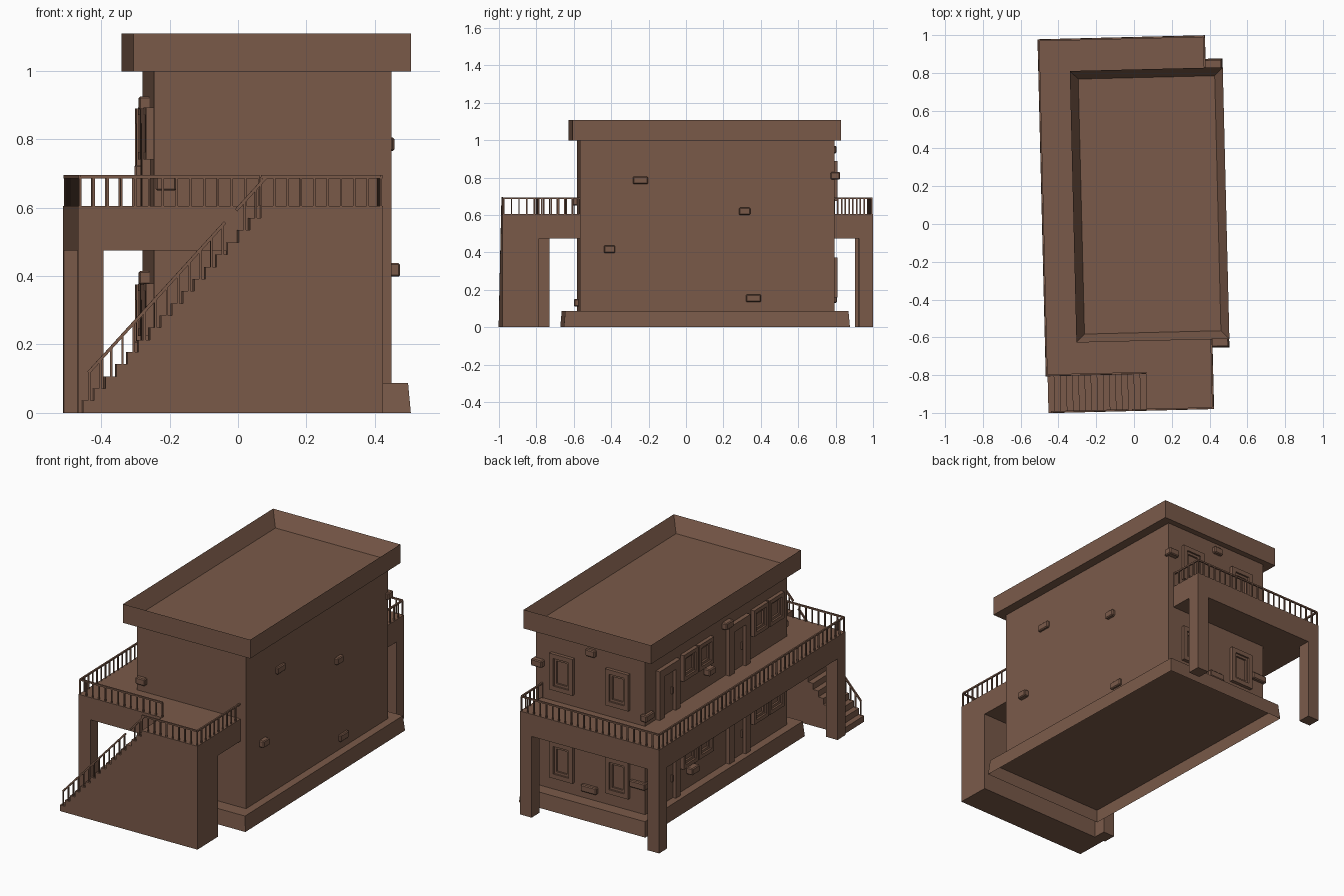
import bpy, bmesh, math
from mathutils import Vector, Matrix

if "Cube" in bpy.data.objects:
    bpy.data.objects.remove(bpy.data.objects["Cube"])

brown = bpy.data.materials.new("clay_brown")
brown.diffuse_color = (0.195, 0.102, 0.067, 1)
brown.use_nodes = True
brown.node_tree.nodes["Principled BSDF"].inputs["Base Color"].default_value = brown.diffuse_color
TURN = Matrix.Rotation(math.radians(1.4), 4, 'Z')  # whole house is turned slightly


def finish(name, bm):
    bmesh.ops.recalc_face_normals(bm, faces=bm.faces[:])
    bm.transform(TURN)
    me = bpy.data.meshes.new(name)
    bm.to_mesh(me)
    bm.free()
    me.materials.append(brown)
    ob = bpy.data.objects.new(name, me)
    bpy.context.collection.objects.link(ob)
    return ob


def add_box(bm, lo, hi):
    lo, hi = Vector(lo), Vector(hi)
    m = Matrix.Translation((lo + hi) / 2) @ Matrix.Diagonal((*(hi - lo), 1))
    return bmesh.ops.create_cube(bm, size=1, matrix=m)["verts"]


def box(name, lo, hi):
    bm = bmesh.new()
    add_box(bm, lo, hi)
    return finish(name, bm)


def hollow_box(name, lo, hi, side, rim, depth, taper=0):
    # box with a recess sunk into its top (side=1) or bottom (side=-1)
    bm = bmesh.new()
    add_box(bm, lo, hi)
    mid = (Vector(lo) + Vector(hi)) / 2
    for v in bm.verts:
        if v.co.z > mid.z:
            v.co.x -= math.copysign(taper, v.co.x - mid.x)
            v.co.y -= math.copysign(taper, v.co.y - mid.y)
    bm.normal_update()
    f = [f for f in bm.faces if f.normal.z * side > 0.9]
    bmesh.ops.inset_region(bm, faces=f, thickness=rim)
    for v in f[0].verts:
        v.co.z -= side * depth
    return finish(name, bm)


def prism(name, pts, offset):
    bm = bmesh.new()
    f = bm.faces.new([bm.verts.new(p) for p in pts])
    r = bmesh.ops.extrude_face_region(bm, geom=[f])
    for v in r["geom"]:
        if isinstance(v, bmesh.types.BMVert):
            v.co += Vector(offset)
    return finish(name, bm)


def add_bar(bm, p, q, w):
    p, q = Vector(p), Vector(q)
    d = q - p
    m = (Matrix.Translation((p + q) / 2) @ d.to_track_quat('Z', 'Y').to_matrix().to_4x4()
         @ Matrix.Diagonal((w, w, d.length, 1)))
    bmesh.ops.create_cube(bm, size=1, matrix=m)


L, R, F, B = -0.26, 0.435, -0.577, 0.783      # wall planes
OL, OR, OB, OF = -0.487, 0.40, 0.99, -0.795   # walkway edges
DECK, UNDER = 0.605, 0.475

# main body
box("walls", (L, F, 0.085), (R, B, 1.01))
hollow_box("roof_parapet", (-0.32, -0.62, 0.998), (0.49, 0.818, 1.108), 1, 0.062, 0.085)
hollow_box("base_skirt", (-0.315, -0.665, 0), (0.489, 0.865, 0.088), -1, 0.012, 0.07, 0.008)

# walkway wrapping three sides, with legs
prism("walkway", [(OL, OF, UNDER), (OR, OF, UNDER), (OR, F, UNDER), (L, F, UNDER),
                  (L, B, UNDER), (OR, B, UNDER), (OR, OB, UNDER), (OL, OB, UNDER)],
      (0, 0, DECK - UNDER))
for i, (x, y) in enumerate([(OL, OF), (OL, OB - 0.075), (OR - 0.075, OB - 0.075)]):
    box(f"walkway_leg_{i}", (x, y, 0), (x + 0.075, y + 0.075, UNDER))

# solid staircase and landing
SF, U0, RUN, N = -0.99, -0.477, 0.0325, 17
RISE = DECK / N
prof = [(U0, SF, 0)]
for i in range(N):
    prof += [(U0 + i * RUN, SF, (i + 1) * RISE), (U0 + (i + 1) * RUN, SF, (i + 1) * RISE)]
prof[-1] = (OR, SF, DECK)
prof.append((OR, SF, 0))
prism("staircase", prof, (0, OF - SF, 0))

# railings
e, TOP, UEND = 0.006, 0.69, U0 + 16 * RUN
bm = bmesh.new()
runs = [((OL + e, OB - e), (OL + e, OF + e)), ((OL + e, OB - e), (OR - e, OB - e)),
        ((OR - e, OB - e), (OR - e, B)), ((OL + e, OF + e), (UEND, OF + e)),
        ((UEND, SF + e), (OR - e, SF + e)), ((OR - e, SF + e), (OR - e, F))]
for a, b in runs:
    a, b = Vector(a), Vector(b)
    n = max(2, round((b - a).length / 0.04))
    add_bar(bm, (*a, TOP), (*b, TOP), 0.009)
    for i in range(n + 1):
        p = a.lerp(b, i / n)
        add_bar(bm, (*p, DECK), (*p, TOP), 0.007)
finish("walkway_railing", bm)

bm = bmesh.new()


def rail_z(u):
    return 0.12 + 1.1 * (u + 0.459)


for a, b in ((-0.461, -0.062), (-0.03, UEND + 0.018)):
    add_bar(bm, (a, SF + e, rail_z(a)), (b, SF + e, rail_z(b)), 0.009)
for i in range(16):
    u = U0 + (i + 0.55) * RUN
    if i != 13:
        add_bar(bm, (u, SF + e, (i + 1) * RISE), (u, SF + e, rail_z(u)), 0.007)
finish("stair_railing", bm)


# framed openings: a = range along the wall, z range, wall 'left' or 'back'
def wall_box(bm, wall, a0, a1, z0, z1, out):
    if wall == "left":
        add_box(bm, (L - out, a0, z0), (L + 0.01, a1, z1))
    else:
        add_box(bm, (a0, B - 0.01, z0), (a1, B + out, z1))


def framed(name, wall, a0, a1, z0, z1, out, t, door=False):
    bm = bmesh.new()
    wall_box(bm, wall, a0, a0 + t, z0, z1, out)
    wall_box(bm, wall, a1 - t, a1, z0, z1, out)
    wall_box(bm, wall, a0 + t, a1 - t, z1 - t, z1, out)
    if door:
        wall_box(bm, wall, a0 + t, a1 - t, z0, z1 - t, 0.006)
        wall_box(bm, wall, a0 + t + 0.012, a0 + t + 0.02, z0 + 0.1, z0 + 0.14, 0.016)
    else:
        wall_box(bm, wall, a0 + t, a1 - t, z0, z0 + t, out)
        # inner sash
        s = t + 0.014
        wall_box(bm, wall, a0 + t, a0 + s, z0 + t, z1 - t, out * 0.5)
        wall_box(bm, wall, a1 - s, a1 - t, z0 + t, z1 - t, out * 0.5)
        wall_box(bm, wall, a0 + s, a1 - s, z1 - s, z1 - t, out * 0.5)
        wall_box(bm, wall, a0 + s, a1 - s, z0 + t, z0 + s, out * 0.5)
    finish(name, bm)


for k, dz in enumerate((0, 0.515)):
    for j, v in enumerate((0.48, -0.19)):
        framed(f"door_{k}{j}", "left", v, v + 0.2, 0.09 + dz, 0.375 + dz, 0.025, 0.045, True)
    for j, v in enumerate((0.305, 0.155, -0.37, -0.52)):
        framed(f"side_window_{k}{j}", "left", v, v + 0.14, 0.225 + dz, 0.378 + dz, 0.022, 0.022)
    for j, u in enumerate((0.19, -0.165)):
        framed(f"back_window_{k}{j}", "back", u, u + 0.148, 0.16 + dz, 0.373 + dz, 0.02, 0.026)


# stray bricks standing out of the walls: wall, position, height, half length, depth
bricks = [("right", -0.255, 0.785, 0.04, 0.015), ("right", 0.303, 0.62, 0.03, 0.02),
          ("right", -0.42, 0.418, 0.03, 0.028), ("right", 0.35, 0.155, 0.04, 0.015),
          ("back", 0.415, 0.81, 0.035, 0.03), ("back", 0.08, 0.95, 0.03, 0.02),
          ("back", 0.09, 0.15, 0.05, 0.02), ("back", -0.22, 0.255, 0.05, 0.02),
          ("left", 0.19, 0.705, 0.03, 0.038), ("left", 0.35, 0.19, 0.035, 0.038),
          ("left", 0.01, 0.905, 0.035, 0.03), ("left", 0.01, 0.395, 0.035, 0.03),
          ("left", 0.76, 0.655, 0.04, 0.02), ("front", -0.225, 0.67, 0.03, 0.025),
          ("front", 0.1, 0.13, 0.035, 0.025)]
for i, (wall, a, z, h, out) in enumerate(bricks):
    bm = bmesh.new()
    side = wall in ("left", "right")
    s = 1 if wall in ("right", "back") else -1
    plane = {"left": L, "right": R, "front": F, "back": B}[wall]
    d0, d1 = sorted((plane - s * 0.02, plane + s * out))
    if side:
        add_box(bm, (d0, a - h, z - 0.02), (d1, a + h, z + 0.02))
    else:
        add_box(bm, (a - h, d0, z - 0.02), (a + h, d1, z + 0.02))
    bmesh.ops.bevel(bm, geom=bm.edges[:], offset=0.005, segments=1, affect='EDGES')
    finish(f"loose_brick_{i}", bm)
